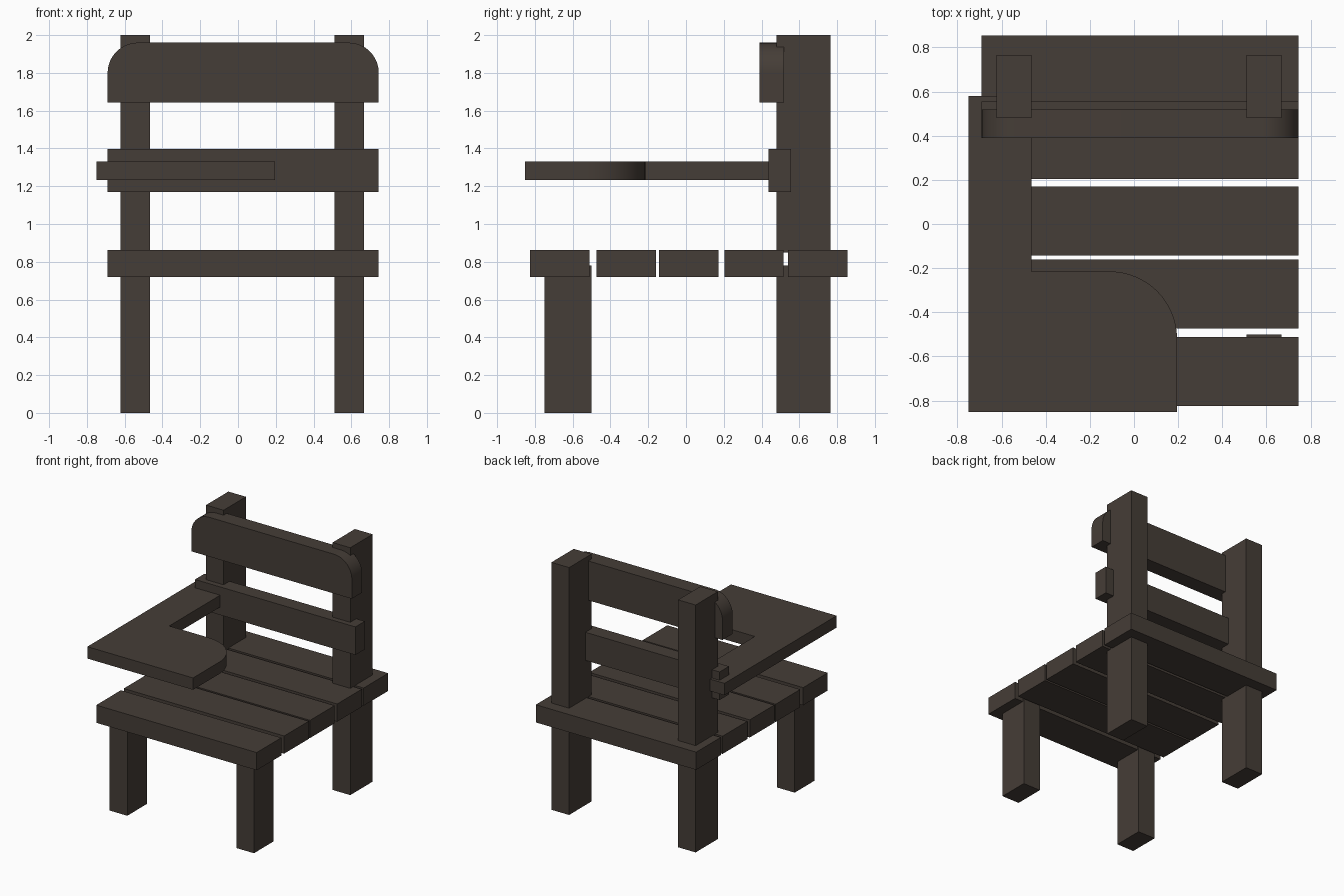
import bpy, bmesh, math

if "Cube" in bpy.data.objects:
    bpy.data.objects.remove(bpy.data.objects["Cube"])

mat = bpy.data.materials.new("dark_wood")
mat.diffuse_color = (0.06, 0.047, 0.038, 1)
mat.use_nodes = True
mat.node_tree.nodes["Principled BSDF"].inputs["Base Color"].default_value = mat.diffuse_color


def extrude(name, points, direction):
    """Solid made by sweeping a flat outline along a direction."""
    bm = bmesh.new()
    face = bm.faces.new([bm.verts.new(p) for p in points])
    res = bmesh.ops.extrude_face_region(bm, geom=[face])
    verts = [v for v in res["geom"] if isinstance(v, bmesh.types.BMVert)]
    bmesh.ops.translate(bm, verts=verts, vec=direction)
    bmesh.ops.recalc_face_normals(bm, faces=bm.faces)
    mesh = bpy.data.meshes.new(name)
    bm.to_mesh(mesh)
    bm.free()
    obj = bpy.data.objects.new(name, mesh)
    bpy.context.collection.objects.link(obj)
    mesh.materials.append(mat)
    bpy.context.view_layer.objects.active = obj
    obj.select_set(True)
    bpy.ops.object.shade_smooth_by_angle(angle=math.radians(30))
    obj.select_set(False)
    return obj


def box(name, x, y, z):
    outline = [(x[0], y[0], z[0]), (x[1], y[0], z[0]),
               (x[1], y[1], z[0]), (x[0], y[1], z[0])]
    return extrude(name, outline, (0, 0, z[1] - z[0]))


def arc(cx, cy, r, start, end, n=16):
    angles = [math.radians(start + (end - start) * i / n) for i in range(n + 1)]
    return [(cx + r * math.cos(a), cy + r * math.sin(a)) for a in angles]


X0, X1 = -0.69, 0.745

# Seat planks
for i, y in enumerate([-0.825, -0.474, -0.143, 0.203, 0.541]):
    box(f"seat_plank_{i + 1}", (X0, X1), (y, y + 0.314), (0.72, 0.863))

# Legs and back posts
for side, x in (("left", (-0.622, -0.465)), ("right", (0.51, 0.668))):
    box(f"front_leg_{side}", x, (-0.75, -0.5), (0, 0.78))
    box(f"back_leg_{side}", x, (0.48, 0.765), (0, 0.78))
    box(f"back_post_{side}", x, (0.48, 0.765), (0.848, 2.0))

# Lower back rail
box("back_rail", (X0, X1), (0.436, 0.556), (1.17, 1.397))

# Top rail with rounded upper corners
r, top = 0.16, 1.96
rail = [(X0, 1.642), (X1, 1.642)]
rail += arc(X1 - r, top - r, r, 0, 90) + arc(X0 + r, top - r, r, 90, 180)
extrude("top_rail", [(x, 0.39, z) for x, z in rail], (0, 0.13, 0))

# Writing armrest with one rounded corner
desk = [(-0.75, 0.58), (-0.75, -0.853), (0.195, -0.853)]
desk += arc(-0.11, -0.52, 0.305, 0, 90) + [(-0.465, -0.215), (-0.465, 0.58)]
extrude("desk_armrest", [(x, y, 1.234) for x, y in desk], (0, 0, 0.096))
